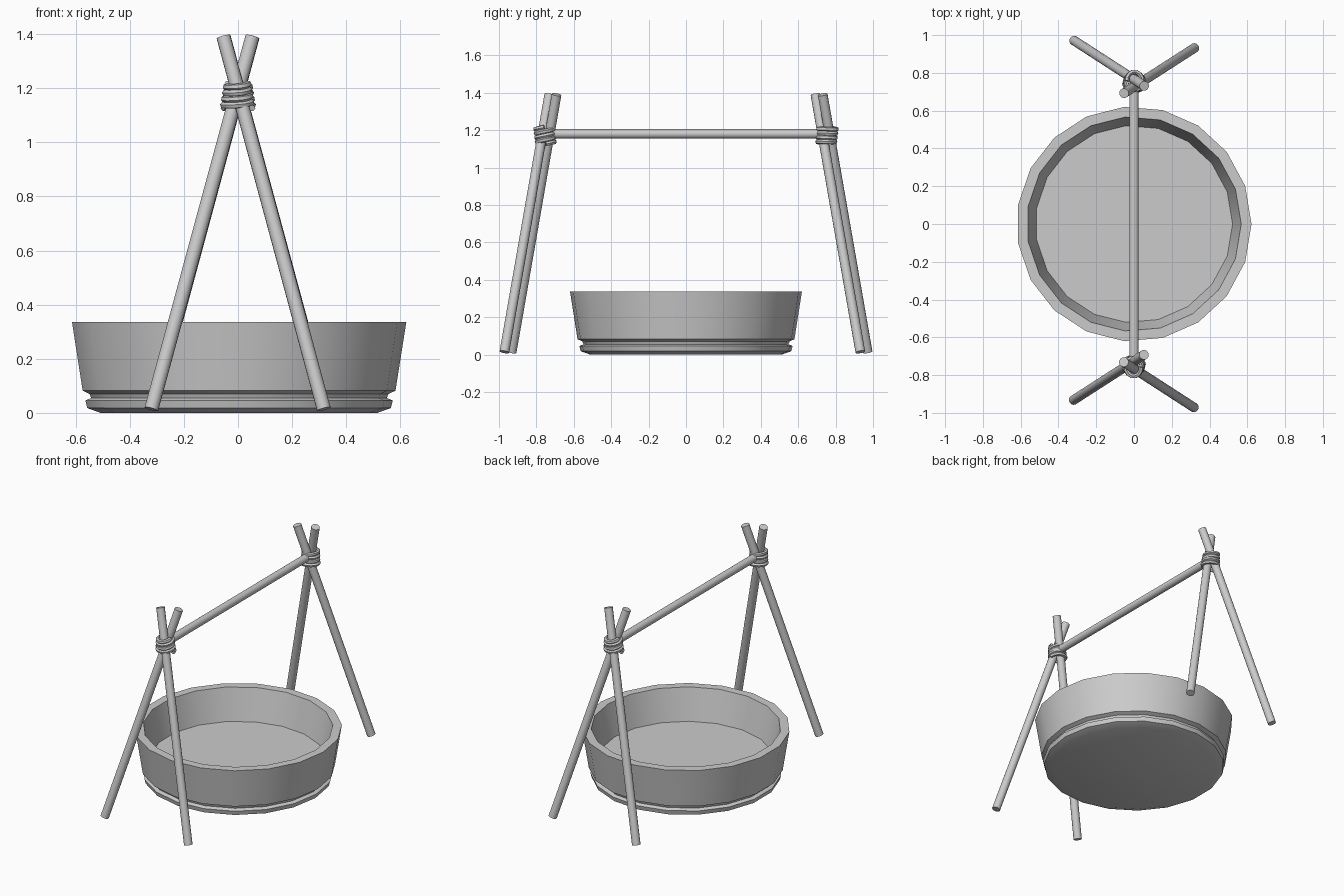
import bpy, bmesh
from math import sin, cos, pi, radians
from mathutils import Vector

if "Cube" in bpy.data.objects:
    bpy.data.objects.remove(bpy.data.objects["Cube"])


def finish(obj, angle=30):
    bpy.ops.object.select_all(action='DESELECT')
    obj.select_set(True)
    bpy.context.view_layer.objects.active = obj
    bpy.ops.object.shade_smooth_by_angle(angle=radians(angle))


def mesh_object(name, bm):
    bmesh.ops.recalc_face_normals(bm, faces=bm.faces)
    me = bpy.data.meshes.new(name)
    bm.to_mesh(me)
    bm.free()
    obj = bpy.data.objects.new(name, me)
    bpy.context.collection.objects.link(obj)
    finish(obj)
    return obj


def lathe(name, profile, sides):
    bm = bmesh.new()
    rings = [[bm.verts.new((r * cos(2 * pi * i / sides), r * sin(2 * pi * i / sides), z))
              for i in range(sides)] for r, z in profile]
    for a, b in zip(rings, rings[1:]):
        for i in range(sides):
            j = (i + 1) % sides
            bm.faces.new((a[i], a[j], b[j], b[i]))
    bm.faces.new(rings[0])
    bm.faces.new(rings[-1])
    return mesh_object(name, bm)


def pole(name, a, b, radius=0.026, sides=14):
    a, b = Vector(a), Vector(b)
    bpy.ops.mesh.primitive_cylinder_add(vertices=sides, radius=radius,
                                        depth=(b - a).length, location=(a + b) / 2)
    obj = bpy.context.object
    obj.name = name
    obj.rotation_mode = 'QUATERNION'
    obj.rotation_quaternion = (b - a).to_track_quat('Z', 'Y')
    finish(obj)
    return obj


def rope(name, s, turns=4, steps=14):
    # Helical lashing, wider towards the bottom
    n = turns * steps
    curve = bpy.data.curves.new(name, 'CURVE')
    curve.dimensions = '3D'
    curve.bevel_depth = 0.0125
    curve.bevel_resolution = 1
    curve.use_fill_caps = True
    sp = curve.splines.new('POLY')
    sp.points.add(n)
    for i, p in enumerate(sp.points):
        t = i / n
        a = 2 * pi * turns * t
        x = -0.002 + (0.054 - 0.014 * t) * cos(a)
        y = -0.749 - 0.009 * t + (0.047 + 0.002 * t) * sin(a)
        z = 1.126 + 0.09 * t + 0.006 * sin(a)
        p.co = (s * x, s * y, z, 1)
    obj = bpy.data.objects.new(name, curve)
    bpy.context.collection.objects.link(obj)
    bpy.ops.object.select_all(action='DESELECT')
    obj.select_set(True)
    bpy.context.view_layer.objects.active = obj
    bpy.ops.object.convert(target='MESH')
    finish(bpy.context.object, 50)


# Basin with a grooved foot
lathe("basin", [(0.515, 0), (0.565, 0.018), (0.572, 0.046), (0.55, 0.055), (0.556, 0.07),
                (0.582, 0.082), (0.622, 0.336), (0.568, 0.336), (0.522, 0.13)], 19)

# Two lashed A-frames, half-turn copies of each other
for s, side in ((1, "front"), (-1, "back")):
    pole(side + "_leg_outer", (s * 0.317, s * -0.971, 0.014), (s * -0.054, s * -0.731, 1.39))
    pole(side + "_leg_inner", (s * -0.32, s * -0.932, 0.014), (s * 0.053, s * -0.692, 1.39))
    rope(side + "_rope_lashing", s)

# Crossbar resting between the lashings
pole("crossbar", (0, -0.76, 1.18), (0, 0.76, 1.18), 0.025)
